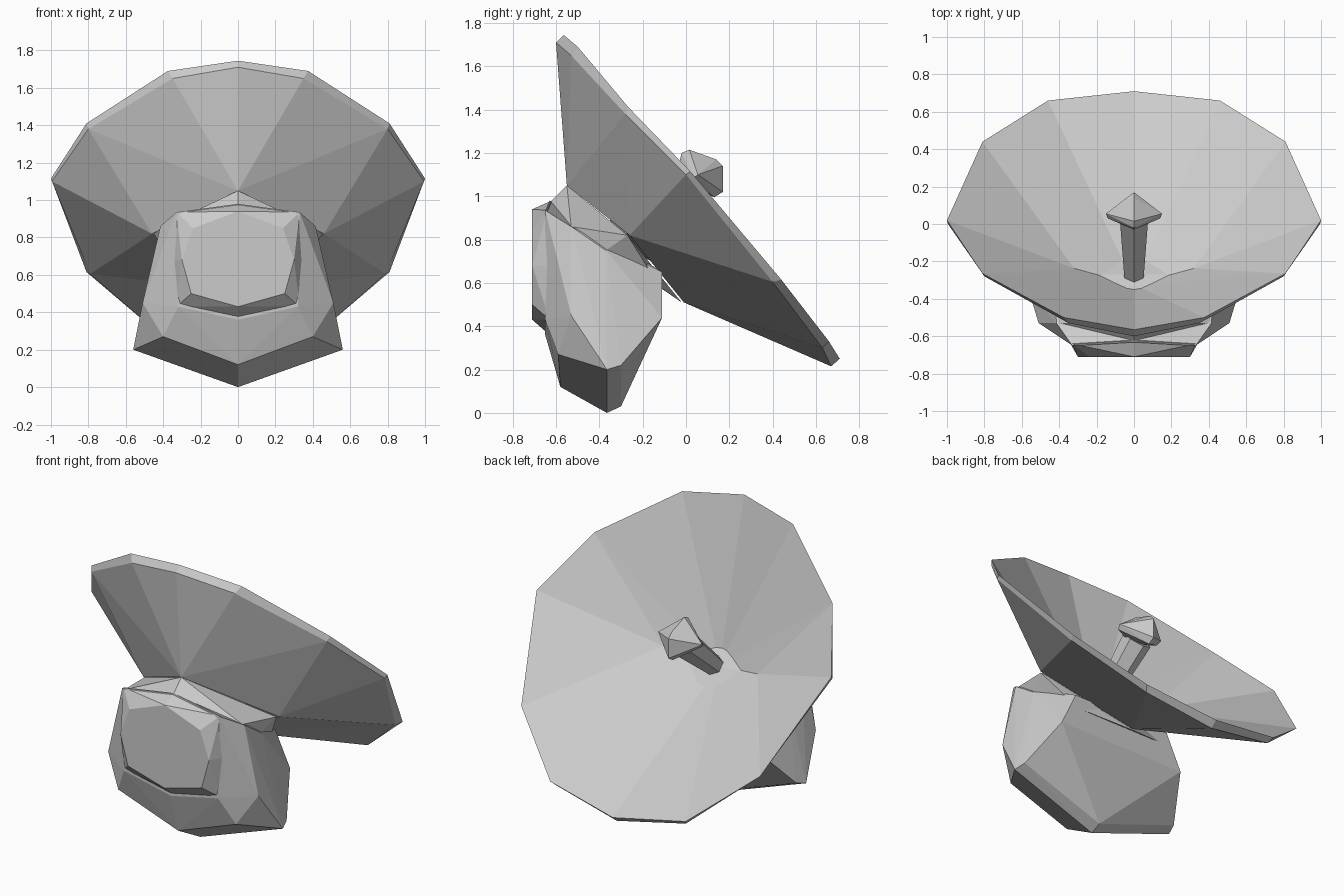
import bpy, bmesh, math
from mathutils import Vector, Matrix

if "Cube" in bpy.data.objects:
    bpy.data.objects.remove(bpy.data.objects["Cube"])


def finish(bm, name):
    bmesh.ops.recalc_face_normals(bm, faces=bm.faces)
    mesh = bpy.data.meshes.new(name)
    bm.to_mesh(mesh)
    bm.free()
    ob = bpy.data.objects.new(name, mesh)
    bpy.context.collection.objects.link(ob)
    return ob


def hull(name, points):
    """Faceted convex block from right-half points mirrored in x."""
    bm = bmesh.new()
    for x, y, z in points:
        for sx in ((1, -1) if x else (1,)):
            bm.verts.new((x * sx, y, z))
    res = bmesh.ops.convex_hull(bm, input=bm.verts)
    junk = [v for v in res["geom_interior"] if isinstance(v, bmesh.types.BMVert)]
    bmesh.ops.delete(bm, geom=junk, context='VERTS')
    return finish(bm, name)


# Reflector dish: right half of a 12-sided rim, mirrored
front_rim = [(0, -.565, 1.745), (.375, -.50, 1.69), (.81, -.265, 1.41), (1, .02, 1.115),
             (.81, .44, .615), (.46, .66, .33), (0, .71, .25)]
back_rim = [(0, -.60, 1.71), (.35, -.53, 1.65), (.80, -.28, 1.38), (.995, 0, 1.10),
            (.79, .40, .605), (.44, .63, .30), (0, .67, .215)]
hub_top, hub_side, hub_low = (0, -.55, 1.05), (.46, -.26, .82), (0, -.01, .51)
bowl_mid, bowl_side = (0, -.325, .785), (.32, -.237, .855)

bm = bmesh.new()
for sx in (1, -1):
    def face(*pts):
        bm.faces.new([bm.verts.new((p[0] * sx, p[1], p[2])) for p in pts])

    for i in range(6):
        face(front_rim[i], front_rim[i + 1], back_rim[i + 1], back_rim[i])
        hub = (hub_top, hub_side, hub_low)[i // 2]
        bowl = (bowl_mid, bowl_side, bowl_mid)[i // 2]
        face(hub, back_rim[i], back_rim[i + 1])
        face(bowl, front_rim[i + 1], front_rim[i])
    # triangles joining the fans; the neck closes the back
    face(hub_top, hub_side, back_rim[2])
    face(hub_side, hub_low, back_rim[4])
    face(bowl_mid, bowl_side, front_rim[2])
    face(bowl_side, bowl_mid, front_rim[4])
bmesh.ops.remove_doubles(bm, verts=bm.verts, dist=0.001)
finish(bm, "dish")

# Receiver arm: tapered six-sided bar along the dish axis
bm = bmesh.new()
bmesh.ops.create_cone(bm, cap_ends=True, segments=6, radius1=.055, radius2=.085, depth=.46)
axis = Vector((0, .76, .65)).normalized()
bm.transform(Matrix.Translation(Vector((0, .05, 1.085)) - axis * .26)
             @ axis.to_track_quat('Z', 'Y').to_matrix().to_4x4())
finish(bm, "receiver_arm")

# Receiver head: diamond-shaped block
hull("receiver_head", [
    (0, -.03, 1.16), (0, -.02, 1.20), (0, .015, 1.215), (0, .14, 1.17), (0, .17, 1.14),
    (0, .17, 1.02), (0, .13, .995), (.15, .055, 1.10), (.14, .03, 1.08), (.05, .0, 1.06)])

# Housing with a wide pointed foot
hull("housing", [
    (0, -.63, .98), (.33, -.65, .935), (.415, -.53, .86), (.42, -.37, .75),
    (.51, -.53, .45), (.32, -.65, .43), (0, -.65, .36),
    (.40, -.59, .27), (0, -.58, .12), (.56, -.365, .20), (0, -.365, 0),
    (.54, -.30, .22), (0, -.30, .03), (.33, -.11, .65), (.43, -.11, .44)])

# Raised panel on the housing front
hull("front_panel", [
    (0, -.71, .94), (.24, -.71, .85), (.30, -.71, .68), (.25, -.71, .50), (0, -.71, .43),
    (0, -.62, .98), (.33, -.64, .935), (.34, -.64, .68), (.33, -.63, .43), (0, -.63, .36)])

# Neck joining housing and dish
hull("neck", [
    (0, -.63, .97), (0, -.55, 1.05), (.40, -.53, .86), (.45, -.27, .82),
    (.41, -.37, .75), (0, -.02, .51), (.30, -.12, .58)])
